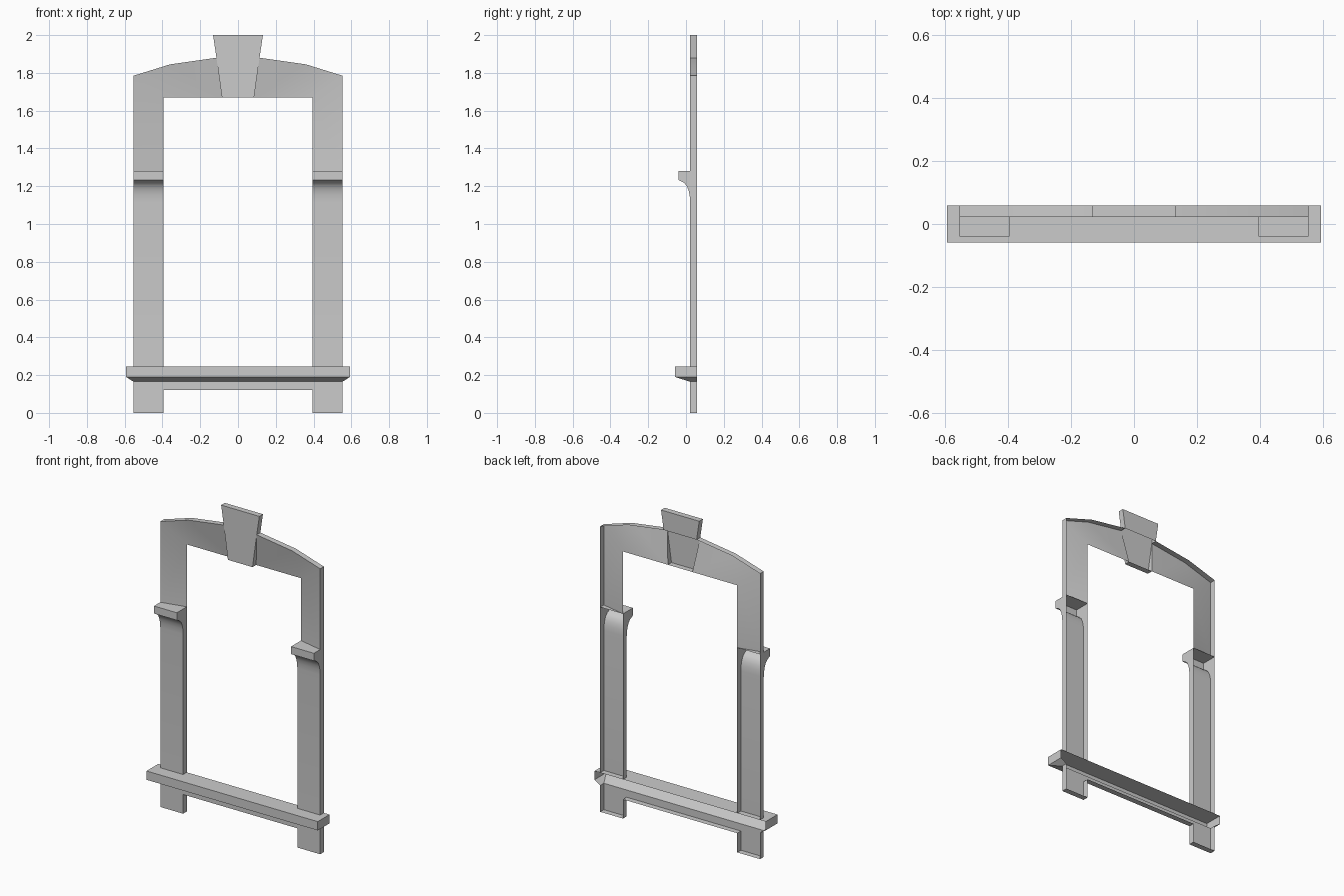
import bpy, bmesh, math

if "Cube" in bpy.data.objects:
    bpy.data.objects.remove(bpy.data.objects["Cube"])

F, B = 0.022, 0.058          # front plane and open back plane
XI, XO = 0.395, 0.553        # inner and outer edge of the posts


def build(name, faces, smooth=None):
    """Make the right half from polygons, face it outward, mirror it in x."""
    bm = bmesh.new()
    for pts in faces:
        pts = list(dict.fromkeys(pts))
        bm.faces.new([bm.verts.new(p) for p in pts])
    bmesh.ops.remove_doubles(bm, verts=bm.verts, dist=1e-4)
    bmesh.ops.recalc_face_normals(bm, faces=bm.faces)
    if sum(f.normal.y * f.calc_area() for f in bm.faces) > 0:
        bmesh.ops.reverse_faces(bm, faces=bm.faces)
    me = bpy.data.meshes.new(name)
    bm.to_mesh(me)
    bm.free()
    ob = bpy.data.objects.new(name, me)
    bpy.context.collection.objects.link(ob)
    mirror = ob.modifiers.new("mirror", 'MIRROR')
    mirror.use_clip = True
    bpy.ops.object.select_all(action='DESELECT')
    bpy.context.view_layer.objects.active = ob
    ob.select_set(True)
    bpy.ops.object.modifier_apply(modifier="mirror")
    if smooth:
        bpy.ops.object.shade_smooth_by_angle(angle=math.radians(smooth))
    return ob


def strip(a, b):
    """Quads between two paths with the same number of points."""
    return [(a[i], a[i + 1], b[i + 1], b[i]) for i in range(len(a) - 1)]


def at_y(path, y):
    return [(x, y, z) for x, z in path]


def at_z(path, z):
    return [(x, y, z) for x, y in path]


# Feet and apron below the sill, open at the back
base = [(0, 0.165), (XO, 0.165), (XO, 0), (XI, 0), (XI, 0.12), (0, 0.12)]
build("feet_and_apron", [at_y(base, F)] + strip(at_y(base[1:], F), at_y(base[1:], B)))

# Sill with a bevelled underside
rim = [(0, -0.058), (0.592, -0.058), (0.592, B)]
neck = [(0, F), (XO, F), (XO, B)]
build("sill", [at_z(rim + [(0, B)], 0.245)]
      + strip(at_z(rim, 0.245), at_z(rim, 0.19))
      + strip(at_z(rim, 0.19), at_z(neck, 0.165)))

# Posts ending in a coved corbel
side = [(B, 0.245), (F, 0.245), (F, 1.12), (0.019, 1.155), (0.013, 1.18),
        (0.003, 1.203), (-0.011, 1.218), (-0.028, 1.227), (-0.04, 1.233),
        (-0.04, 1.28), (B, 1.28)]
inner = [(XI, y, z) for y, z in side]
outer = [(XO, y, z) for y, z in side]
build("post_with_corbel", [inner, outer] + strip(inner[1:], outer[1:]), 35)

# Arched head: splayed face running from the front edge back to the opening
KX, KB = 0.114, 0.085        # keystone half width at arch top and at bottom
crown = [(XO, 1.28), (XO, 1.785), (0.36, 1.845), (KX, 1.88)]
opening = [(XI, 1.28), (XI, 1.67), (XI, 1.67), (KB, 1.67)]
build("arched_head", strip(at_y(crown, F), at_y(opening, B))
      + strip(at_y(crown, F), at_y(crown, B)), 60)

# Keystone: closed above the arch, open behind it
edge = [(0, 2.0), (0.132, 2.0), (KX, 1.88)]
front = edge + [(KB, 1.67), (0, 1.67)]
build("keystone", [at_y(front, F), at_y(edge + [(0, 1.88)], B),
                   [(KX, F, 1.88), (KB, F, 1.67), (KB, B, 1.67)],
                   [(KB, F, 1.67), (0, F, 1.67), (0, B, 1.67), (KB, B, 1.67)]]
      + strip(at_y(edge, F), at_y(edge, B)))
